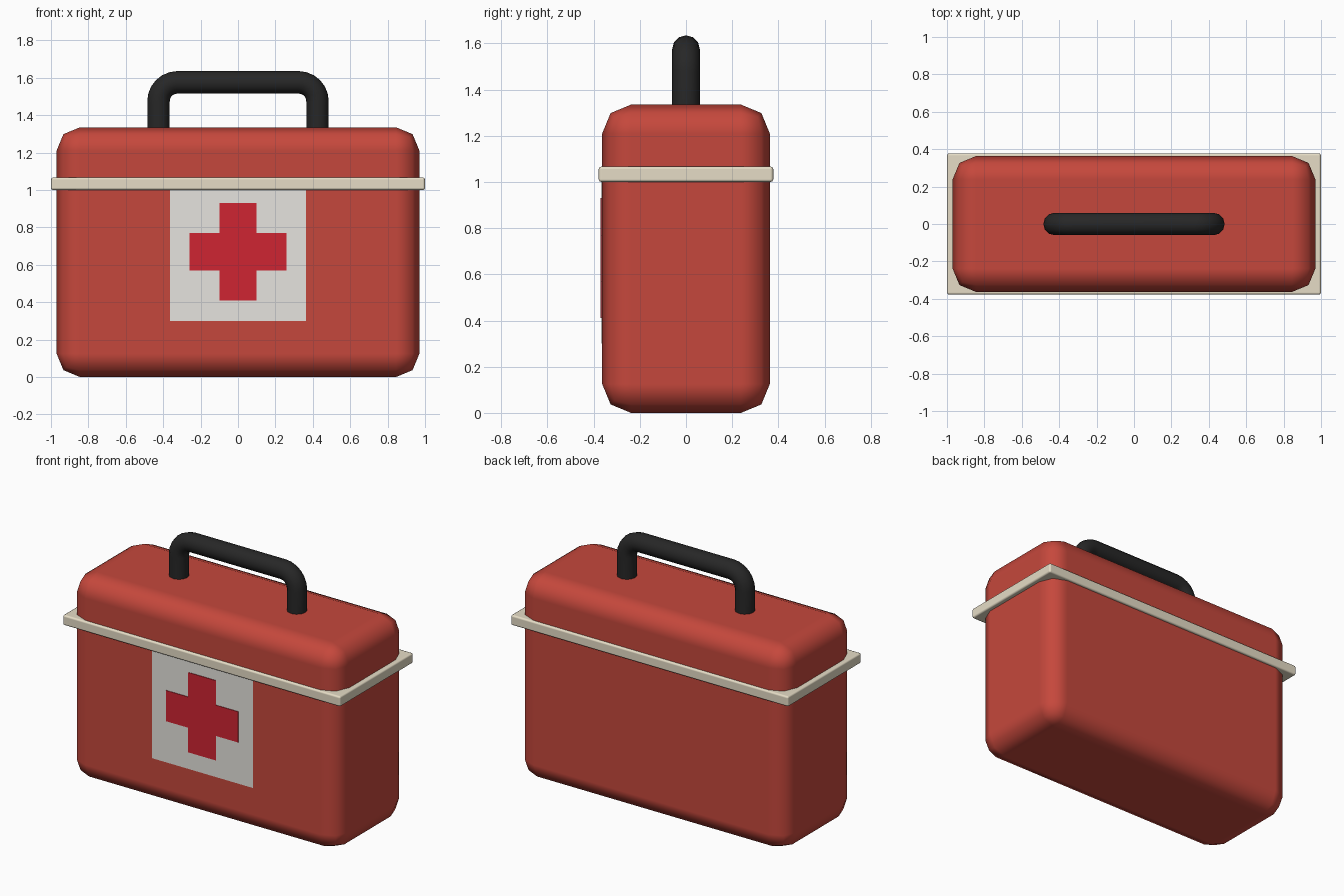
import bpy
from math import pi, sin, cos, radians

if "Cube" in bpy.data.objects:
    bpy.data.objects.remove(bpy.data.objects["Cube"], do_unlink=True)


def material(name, r, g, b):
    m = bpy.data.materials.new(name)
    m.use_nodes = True
    m.diffuse_color = (r, g, b, 1)
    m.node_tree.nodes["Principled BSDF"].inputs["Base Color"].default_value = (r, g, b, 1)
    return m


case_red = material("case red", 0.56, 0.064, 0.045)
cross_red = material("cross red", 0.62, 0.018, 0.032)
cream = material("cream", 0.79, 0.72, 0.565)
white = material("off white", 0.79, 0.775, 0.737)
black = material("black rubber", 0.02, 0.02, 0.02)


def rounded_box(name, size, z_low, bevel, segments, mat):
    """Box with its base at z_low and smooth rounded edges."""
    bpy.ops.mesh.primitive_cube_add(size=1, location=(0, 0, z_low + size[2] / 2))
    ob = bpy.context.object
    ob.name = name
    ob.scale = size
    bpy.ops.object.transform_apply(location=False, rotation=False, scale=True)
    ob.data.materials.append(mat)
    bpy.ops.object.shade_smooth()
    mod = ob.modifiers.new("Rounded edges", "BEVEL")
    mod.width = bevel
    mod.segments = segments
    mod.harden_normals = True
    return ob


def plate(name, outline, y_front, thickness, mat):
    """Flat x-z outline extruded back from y_front."""
    n = len(outline)
    verts = [(x, y, z) for y in (y_front, y_front + thickness) for x, z in outline]
    faces = [tuple(range(n)), tuple(range(2 * n - 1, n - 1, -1))]
    faces += [(i, i + n, (i + 1) % n + n, (i + 1) % n) for i in range(n)]
    mesh = bpy.data.meshes.new(name)
    mesh.from_pydata(verts, [], faces)
    mesh.materials.append(mat)
    ob = bpy.data.objects.new(name, mesh)
    bpy.context.collection.objects.link(ob)
    return ob


# Case and the trim band around the lid seam
rounded_box("case", (1.94, 0.726, 1.335), 0, 0.125, 2, case_red)
rounded_box("trim_band", (2.0, 0.756, 0.067), 1.0, 0.012, 2, cream)

# White label with a cross on the front
w = 0.364
plate("label", [(-w, 0.3), (w, 0.3), (w, 1.02), (-w, 1.02)], -0.367, 0.008, white)
a, b, mid = 0.1, 0.26, 0.67
arm = [(a, -b), (a, -a), (b, -a)]
cross = []
for _ in range(4):
    cross += arm
    arm = [(-z, x) for x, z in arm]
plate("cross", [(x, z + mid) for x, z in cross], -0.371, 0.008, cross_red)

# Carrying handle: round tube along a path with two curved corners
half, top, bend, steps = 0.425, 1.575, 0.1, 6
right = [(half, 1.28)]
for i in range(steps + 1):
    t = i / steps * pi / 2
    right.append((half - bend + bend * cos(t), top - bend + bend * sin(t)))
path = right + [(-x, z) for x, z in reversed(right)]
curve = bpy.data.curves.new("handle", "CURVE")
curve.dimensions = "3D"
curve.bevel_depth = 0.06
curve.bevel_resolution = 4
curve.use_fill_caps = True
spline = curve.splines.new("POLY")
spline.points.add(len(path) - 1)
for p, (x, z) in zip(spline.points, path):
    p.co = (x, 0, z, 1)
handle = bpy.data.objects.new("handle", curve)
bpy.context.collection.objects.link(handle)
bpy.ops.object.select_all(action="DESELECT")
handle.select_set(True)
bpy.context.view_layer.objects.active = handle
bpy.ops.object.convert(target="MESH")
handle = bpy.context.object
handle.data.materials.clear()
handle.data.materials.append(black)
bpy.ops.object.shade_smooth_by_angle(angle=radians(40))
